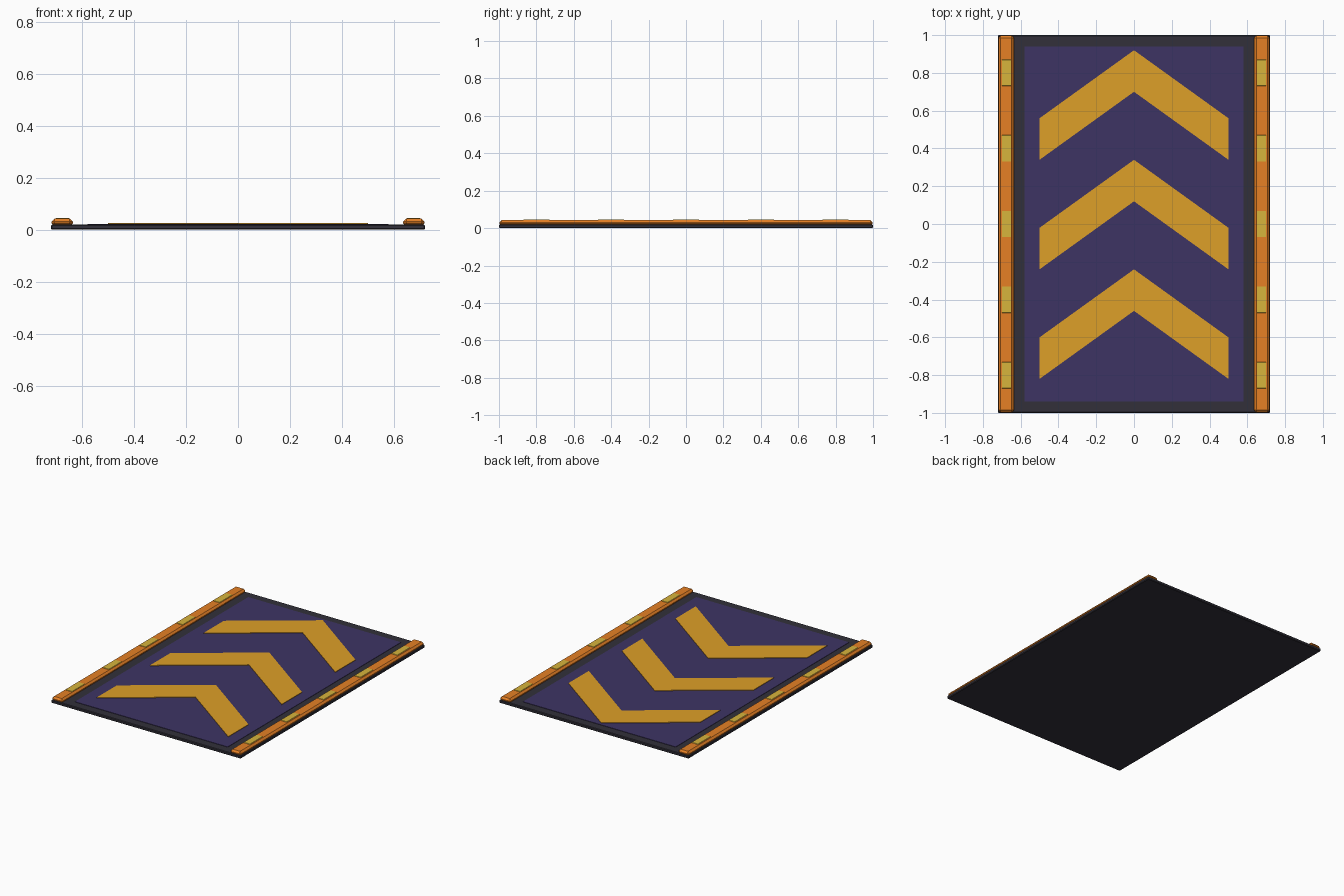
import bpy, bmesh

if "Cube" in bpy.data.objects:
    bpy.data.objects.remove(bpy.data.objects["Cube"])

def material(name, rgb):
    m = bpy.data.materials.new(name)
    m.diffuse_color = (*rgb, 1)
    m.use_nodes = True
    m.node_tree.nodes["Principled BSDF"].inputs["Base Color"].default_value = m.diffuse_color
    return m

DARK = material("dark_rubber", (0.032, 0.03, 0.042))
PURPLE = material("purple_panel", (0.047, 0.034, 0.127))
GOLD = material("gold_paint", (0.73, 0.35, 0.021))
ORANGE = material("orange_rail", (0.79, 0.216, 0.018))
YELLOW = material("yellow_light", (0.68, 0.46, 0.045))

def prism(name, outline, mat, depth):
    """Extrude a closed 3D outline along the depth vector."""
    bm = bmesh.new()
    face = bm.faces.new([bm.verts.new(p) for p in outline])
    new = bmesh.ops.extrude_face_region(bm, geom=[face], use_keep_orig=True)
    verts = [g for g in new["geom"] if isinstance(g, bmesh.types.BMVert)]
    bmesh.ops.translate(bm, verts=verts, vec=depth)
    bmesh.ops.recalc_face_normals(bm, faces=bm.faces)
    me = bpy.data.meshes.new(name)
    bm.to_mesh(me)
    bm.free()
    ob = bpy.data.objects.new(name, me)
    me.materials.append(mat)
    bpy.context.collection.objects.link(ob)
    return ob

def slab(name, cx, cy, hx, hy, z0, z1, mat, bevel=0):
    pts = [(cx + sx * hx, cy + sy * hy, z0)
           for sx, sy in ((-1, -1), (1, -1), (1, 1), (-1, 1))]
    ob = prism(name, pts, mat, (0, 0, z1 - z0))
    if bevel:
        mod = ob.modifiers.new("bevel", 'BEVEL')
        mod.width, mod.segments = bevel, 1
    return ob

# Base plate and raised panel
slab("base_plate", 0, 0, 0.72, 1.0, 0, 0.02, DARK, 0.004)
slab("panel", 0, 0, 0.58, 0.94, 0.015, 0.0225, PURPLE)

# Three direction chevrons
for i in range(3):
    y = 0.92 - 0.58 * i
    pts = [(0, y), (0.5, y - 0.36), (0.5, y - 0.58),
           (0, y - 0.22), (-0.5, y - 0.58), (-0.5, y - 0.36)]
    prism(f"chevron_{i + 1}", [(a, b, 0.02) for a, b in pts], GOLD, (0, 0, 0.006))

# Side rails with chamfered tops, and their inset lights
for side, s in (("left", -1), ("right", 1)):
    slab(f"{side}_rail", s * 0.677, 0, 0.041, 0.998, 0.013, 0.043, ORANGE, 0.012)
    for i in range(5):
        slab(f"{side}_light_{i + 1}", s * 0.675, -0.8 + 0.4 * i,
             0.025, 0.07, 0.035, 0.046, YELLOW, 0.002)
